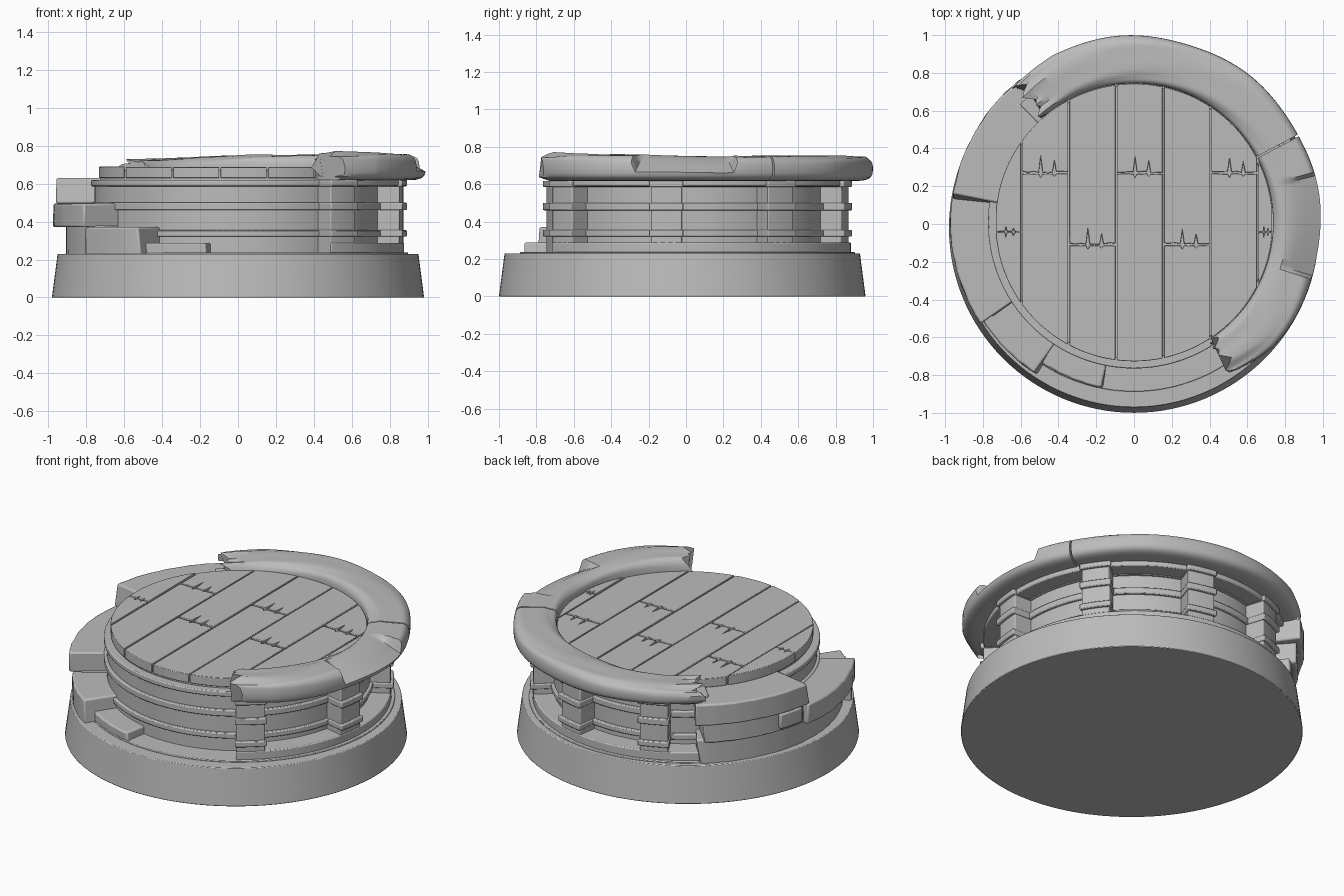
import bpy, bmesh, math, random
from math import sin, cos, radians, pi, sqrt

random.seed(4)
cube = bpy.data.objects.get("Cube")
if cube:
    bpy.data.objects.remove(cube, do_unlink=True)

stone = bpy.data.materials.new("plain_grey")
stone.use_nodes = True
GREY = (0.5, 0.5, 0.5, 1)
stone.diffuse_color = GREY
stone.node_tree.nodes["Principled BSDF"].inputs["Base Color"].default_value = GREY

CENTRE_Y = 0.008


def finish(name, bm, bevel=0.0, angle=35):
    """Turn a bmesh into a shaded object, optionally with softened edges."""
    bmesh.ops.recalc_face_normals(bm, faces=bm.faces)
    mesh = bpy.data.meshes.new(name)
    bm.to_mesh(mesh)
    bm.free()
    mesh.materials.append(stone)
    ob = bpy.data.objects.new(name, mesh)
    bpy.context.collection.objects.link(ob)
    bpy.ops.object.select_all(action='DESELECT')
    ob.select_set(True)
    bpy.context.view_layer.objects.active = ob
    bpy.ops.object.shade_smooth_by_angle(angle=radians(angle))
    if bevel:
        mod = ob.modifiers.new("soft_edges", 'BEVEL')
        mod.width = bevel
        mod.segments = 2
        mod.limit_method = 'ANGLE'
        mod.angle_limit = radians(40)
    return ob


def sweep(name, a0, a1, profile, bevel=0.006, warp=None, step=2.5):
    """Sweep a closed (radius, height) profile around the centre, in degrees."""
    bm = bmesh.new()
    full = a1 - a0 >= 360
    n = max(2, round((a1 - a0) / step))
    rings = []
    for i in range(n if full else n + 1):
        a = a0 + (a1 - a0) * i / n
        ring = []
        for k, (r, z) in enumerate(profile):
            b, rr, zz = warp(a, r, z, k) if warp else (a, r, z)
            b = radians(b)
            ring.append(bm.verts.new((rr * cos(b), CENTRE_Y + rr * sin(b), zz)))
        rings.append(ring)
    m = len(profile)
    for i in range(n):
        p, q = rings[i], rings[(i + 1) % len(rings)]
        for k in range(m):
            bm.faces.new((p[k], p[(k + 1) % m], q[(k + 1) % m], q[k]))
    if not full:
        bm.faces.new(rings[0])
        bm.faces.new(rings[-1])
    return finish(name, bm, bevel)


def block(name, a0, a1, r0, r1, z0, z1, bevel=0.006):
    return sweep(name, a0, a1, [(r0, z0), (r1, z0), (r1, z1), (r0, z1)], bevel)


def cylinder(name, r0, r1, z0, z1, y):
    bm = bmesh.new()
    bmesh.ops.create_cone(bm, cap_ends=True, segments=128,
                          radius1=r0, radius2=r1, depth=z1 - z0)
    bmesh.ops.translate(bm, verts=bm.verts, vec=(0, y, (z0 + z1) / 2))
    return finish(name, bm, 0.004)


# Tapered base, drum core and lip
cylinder("base", 0.98, 0.95, 0, 0.23, -0.02)
cylinder("drum_core", 0.755, 0.755, 0.2, 0.6, CENTRE_Y)
cylinder("floor_bed", 0.725, 0.725, 0.6, 0.672, CENTRE_Y)
block("base_lip", 0, 360, 0.7, 0.895, 0.2, 0.238, 0.004)

# Raised trim bands around the drum
BANDS = [(0.32, 0.355), (0.46, 0.5), (0.585, 0.618)]
for lo, hi in BANDS:
    block("drum_band", 0, 360, 0.7, 0.773, lo, hi)

# Plinth and top ring that join the pillars
block("pillar_plinth", -56, 134, 0.7, 0.875, 0.2, 0.288)
block("pillar_top_ring", -56, 134, 0.7, 0.868, 0.588, 0.64)

# Banded pillars
for mid in (-50.5, -7.5, 35, 76, 113):
    block("pillar", mid - 5.5, mid + 5.5, 0.7, 0.872, 0.25, 0.6)
    for lo, hi in BANDS:
        block("pillar_band", mid - 6, mid + 6, 0.7, 0.89, lo, hi)

# Curved stairs: start angle, end angle, outer radius, bottom, top
STEPS = [("first_step", 236, 259, 0.89, 0.2, 0.288),
         ("second_step", 213, 237, 0.955, 0.2, 0.37),
         ("second_step_support", 130, 213, 0.905, 0.2, 0.38),
         ("third_step", 172, 213, 0.972, 0.37, 0.495),
         ("third_step_support", 131, 172, 0.935, 0.37, 0.5),
         ("fourth_step", 129, 172, 0.968, 0.495, 0.63)]
for name, a0, a1, r1, z0, z1 in STEPS:
    def worn(a, r, z, k, a0=a0, a1=a1, z1=z1):
        # slightly uneven, skewed stone ends
        edge = min(a - a0, a1 - a) < 0.01
        skew = (random.uniform(-1, 1) if edge and r > 0.8 else 0)
        return a + skew, r + random.uniform(-0.003, 0.003), z
    sweep(name, a0, a1, [(0.7, z0), (r1, z0), (r1, z1), (0.7, z1)], 0.01, worn)

# Projecting brick beneath the upper stairs
block("stair_brick", 160, 170, 0.88, 0.955, 0.39, 0.485, 0.01)

# Floor planks clipped to a circle, with splintered joints
R = 0.735


def plank(x0, x1, y0, y1, split_low, split_high):
    gap = 0.004
    x0, x1 = x0 + gap, x1 - gap
    fractions = [0, 0.12, 0.25, 0.36, 0.4, 0.44, 0.55, 0.66, 0.7, 0.74, 0.88, 1]
    low, high = [], []
    for i, t in enumerate(fractions):
        x = x0 + (x1 - x0) * t
        edge = sqrt(max(R * R - x * x, 0))
        notch = 0.07 if i == 4 else 0.05 if i == 8 else 0.0
        jag = notch + random.uniform(0.003, 0.012)
        top = min(edge, y1 - jag * split_high)
        bottom = max(-edge, y0 + jag * split_low)
        if top - bottom < 0.004:
            continue
        low.append((x, bottom))
        high.append((x, top))
    bm = bmesh.new()
    z0, z1 = 0.63, 0.688 + random.uniform(-0.003, 0.003)
    outline = low + high[::-1]
    face = bm.faces.new([bm.verts.new((x, y + CENTRE_Y, z0)) for x, y in outline])
    new = bmesh.ops.extrude_face_region(bm, geom=[face])["geom"]
    for v in new:
        if isinstance(v, bmesh.types.BMVert):
            v.co.z = z1
    finish("floor_plank", bm, 0.003)


EDGES = [-R, -0.595, -0.345, -0.095, 0.155, 0.405, 0.655, R]
JOINTS = [-0.05, 0.26, -0.12, 0.26, -0.12, 0.26, -0.05]
for x0, x1, joint in zip(EDGES, EDGES[1:], JOINTS):
    wide = x1 - x0 > 0.2
    plank(x0, x1, -1, joint, 0, 0.3)
    plank(x0, x1, joint, 1, 1 if wide else 0.3, 0)

# Thick rounded rail with grain, frayed ends and a broken-out chip
RAIL = []
for i in range(32):
    t = 2 * pi * i / 32
    c, s = cos(t), sin(t)
    RAIL.append((0.862 + 0.126 * math.copysign(abs(c) ** 0.55, c),
                 0.684 + 0.067 * math.copysign(abs(s) ** 0.6, s)))
FRAY = [random.uniform(-1, 1) for _ in RAIL]
RAIL_START, RAIL_END = -56, 130


def rail_shape(a, r, z, k):
    end = max(0, 1 - min(a - RAIL_START, RAIL_END - a) / 14)
    if z > 0.69:
        z += 0.003 * sin(r * 90 + a * 0.12) + 0.012 * end * FRAY[k]
        if a < 0:
            z += 0.012 * min(1, -a / 40)
        if a > 85:
            z -= 0.03 * (a - 85) / 45
    r += 0.004 * sin(a * 0.15) * (r > 0.9) - 0.03 * end * (r > 0.86)
    if -17 < a < 15 and r > 0.83:
        z = min(z, 0.75 - (r - 0.83) * 0.55)
    return a + 2.5 * FRAY[k] * end ** 3, r, z


sweep("rail_front", RAIL_START, 27.6, RAIL, 0, rail_shape, 1.2)
sweep("rail_back", 28.2, RAIL_END, RAIL, 0, rail_shape, 1.2)
